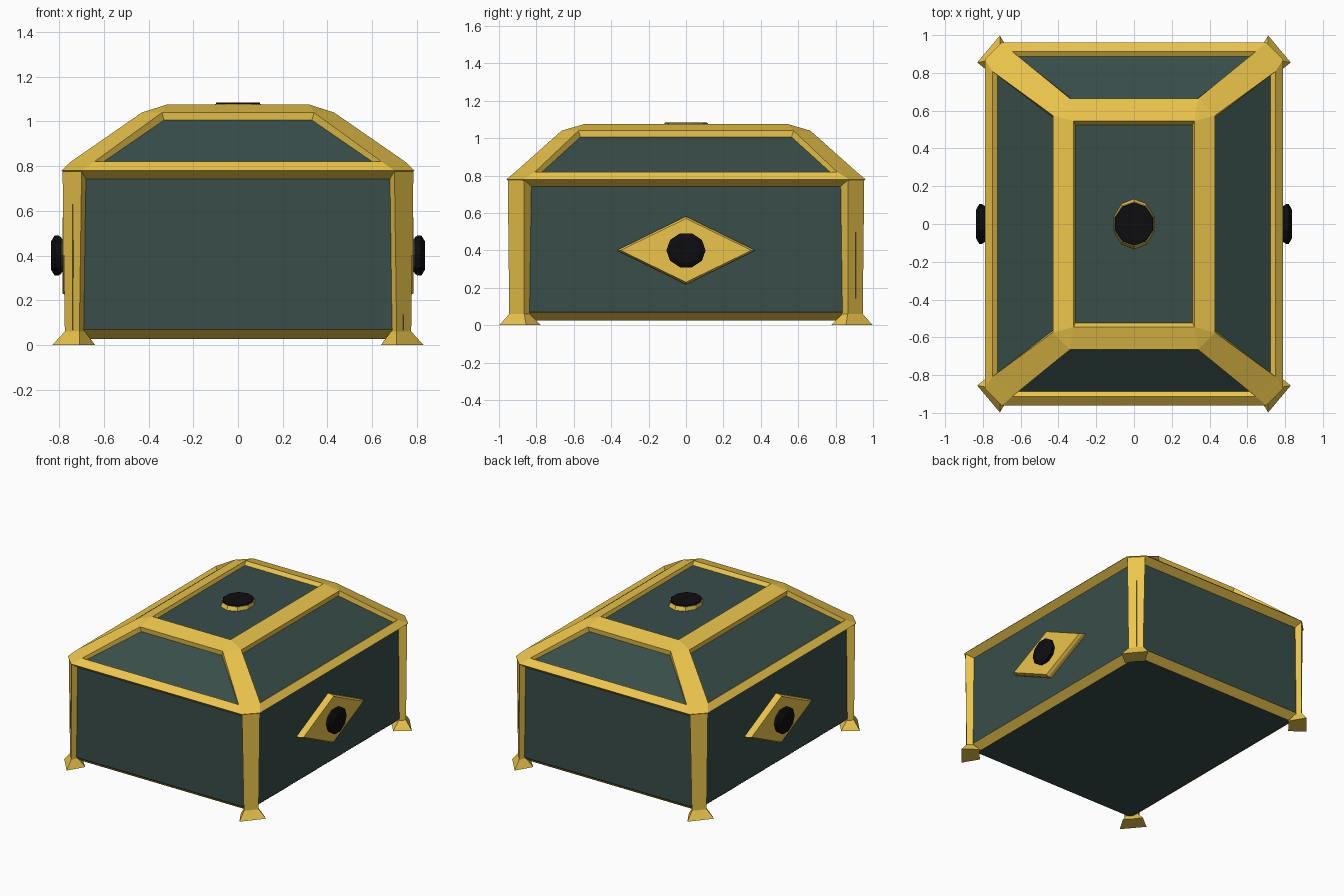
import bpy, bmesh, math
from mathutils import Matrix

if "Cube" in bpy.data.objects:
    bpy.data.objects.remove(bpy.data.objects["Cube"])


def material(name, color):
    m = bpy.data.materials.new(name)
    m.diffuse_color = (*color, 1)
    m.use_nodes = True
    m.node_tree.nodes["Principled BSDF"].inputs["Base Color"].default_value = m.diffuse_color
    return m


GOLD = material("gold", (0.84, 0.56, 0.07))
TEAL = material("dark_teal", (0.04, 0.075, 0.068))
BLACK = material("black", (0.004, 0.004, 0.005))


def finish(bm, name, *mats):
    bmesh.ops.remove_doubles(bm, verts=bm.verts, dist=1e-5)
    me = bpy.data.meshes.new(name)
    bm.to_mesh(me)
    bm.free()
    for m in mats:
        me.materials.append(m)
    ob = bpy.data.objects.new(name, me)
    bpy.context.collection.objects.link(ob)
    return ob


def octagon(hx, hy, c, z):
    # rectangle with corners cut by c; even edges are sides, odd are corners
    return [(hx, c - hy, z), (hx, hy - c, z), (hx - c, hy, z), (c - hx, hy, z),
            (-hx, hy - c, z), (-hx, c - hy, z), (c - hx, -hy, z), (hx - c, -hy, z)]


def rect(hx, hy, z):
    return [(hx, -hy, z), (hx, hy, z), (-hx, hy, z), (-hx, -hy, z)]


def polygon(n, rx, ry, z):
    return [(rx * math.cos(2 * math.pi * i / n), ry * math.sin(2 * math.pi * i / n), z)
            for i in range(n)]


def loft(bm, rings, cap=True):
    # joins rings bottom to top, returns the faces of each band
    vs = [[bm.verts.new(p) for p in r] for r in rings]
    n = len(vs[0])
    bands = [[bm.faces.new((a[i], a[(i + 1) % n], b[(i + 1) % n], b[i])) for i in range(n)]
             for a, b in zip(vs, vs[1:])]
    if cap:
        bm.faces.new(vs[0][::-1])
        bm.faces.new(vs[-1])
    return bands


def solid(name, rings, mat, matrix=None):
    bm = bmesh.new()
    loft(bm, rings)
    if matrix:
        bm.transform(matrix)
    return finish(bm, name, mat)


# Dark box body with a chamfered gold rail under it
solid("body", [rect(0.69, 0.86, 0.028), rect(0.74, 0.91, 0.07), rect(0.74, 0.91, 0.76)], TEAL)
bm = bmesh.new()
loft(bm, [rect(0.688, 0.858, 0.026), rect(0.742, 0.912, 0.068)], cap=False)
finish(bm, "bottom_rail", GOLD)

# Lid: gold frame with recessed dark slope panels
bm = bmesh.new()
bands = loft(bm, [
    octagon(0.735, 0.905, 0.06, 0.738),
    octagon(0.79, 0.96, 0.09, 0.78),
    octagon(0.748, 0.912, 0.105, 0.82),
    octagon(0.43, 0.665, 0.09, 1.04),
], cap=False)
panels = bands[2][::2]
bm.normal_update()
bmesh.ops.inset_individual(bm, faces=panels, thickness=0.022, depth=-0.028)
for f in panels:
    f.material_index = 1
finish(bm, "lid_slopes", GOLD, TEAL)

# Lid top rim with recessed flat panel
bm = bmesh.new()
loft(bm, [octagon(0.43, 0.665, 0.09, 1.04), octagon(0.32, 0.545, 0, 1.075),
          octagon(0.31, 0.525, 0, 1.05)], cap=False)
bmesh.ops.remove_doubles(bm, verts=bm.verts, dist=1e-5)
top = bm.faces.new([bm.verts.new(p) for p in rect(0.31, 0.525, 1.05)])
top.material_index = 1
finish(bm, "lid_top", GOLD, TEAL)

# Corner posts with flared feet, mirrored to four corners
foot = [(0.64, 0.88), (0.69, 0.83), (0.73, 0.775), (0.83, 0.855), (0.71, 0.998)]
low = [(0.685, 0.90), (0.69, 0.85), (0.738, 0.835), (0.775, 0.865), (0.71, 0.945)]
high = [(0.675, 0.90), (0.69, 0.85), (0.738, 0.825), (0.785, 0.865), (0.70, 0.953)]
for sx, sy, name in ((1, 1, "back_right"), (-1, 1, "back_left"),
                     (1, -1, "front_right"), (-1, -1, "front_left")):
    rings = [[(sx * x, sy * y, z) for x, y in prof][::sx * sy]
             for prof, z in ((foot, 0), (low, 0.06), (high, 0.775))]
    solid(name + "_post", rings, GOLD)

# Diamond plate and knob on each side
for s, name in ((1, "right"), (-1, "left")):
    # local x -> y, local y -> z, local z -> outward
    m = Matrix(((0, 0, s, 0), (s, 0, 0, 0), (0, 1, 0, 0.4), (0, 0, 0, 1)))
    solid(name + "_diamond", [polygon(4, 0.37, 0.182, 0.735), polygon(4, 0.37, 0.182, 0.765),
                              polygon(4, 0.35, 0.17, 0.785)], GOLD, m)
    solid(name + "_knob_neck", [polygon(10, 0.085, 0.075, 0.78),
                                polygon(10, 0.098, 0.088, 0.806)], TEAL, m)
    solid(name + "_knob", [polygon(10, 0.095, 0.085, 0.79), polygon(10, 0.105, 0.095, 0.805),
                           polygon(10, 0.105, 0.095, 0.82),
                           polygon(10, 0.075, 0.068, 0.836)], BLACK, m)

# Round ornament on top of the lid
turn = Matrix.Rotation(math.pi / 2, 4, 'Z')
solid("top_ornament_base", [polygon(10, 0.135, 0.112, 1.045),
                            polygon(10, 0.118, 0.108, 1.077)], GOLD, turn)
solid("top_ornament", [polygon(10, 0.116, 0.107, 1.07),
                       polygon(10, 0.113, 0.103, 1.084)], BLACK, turn)
